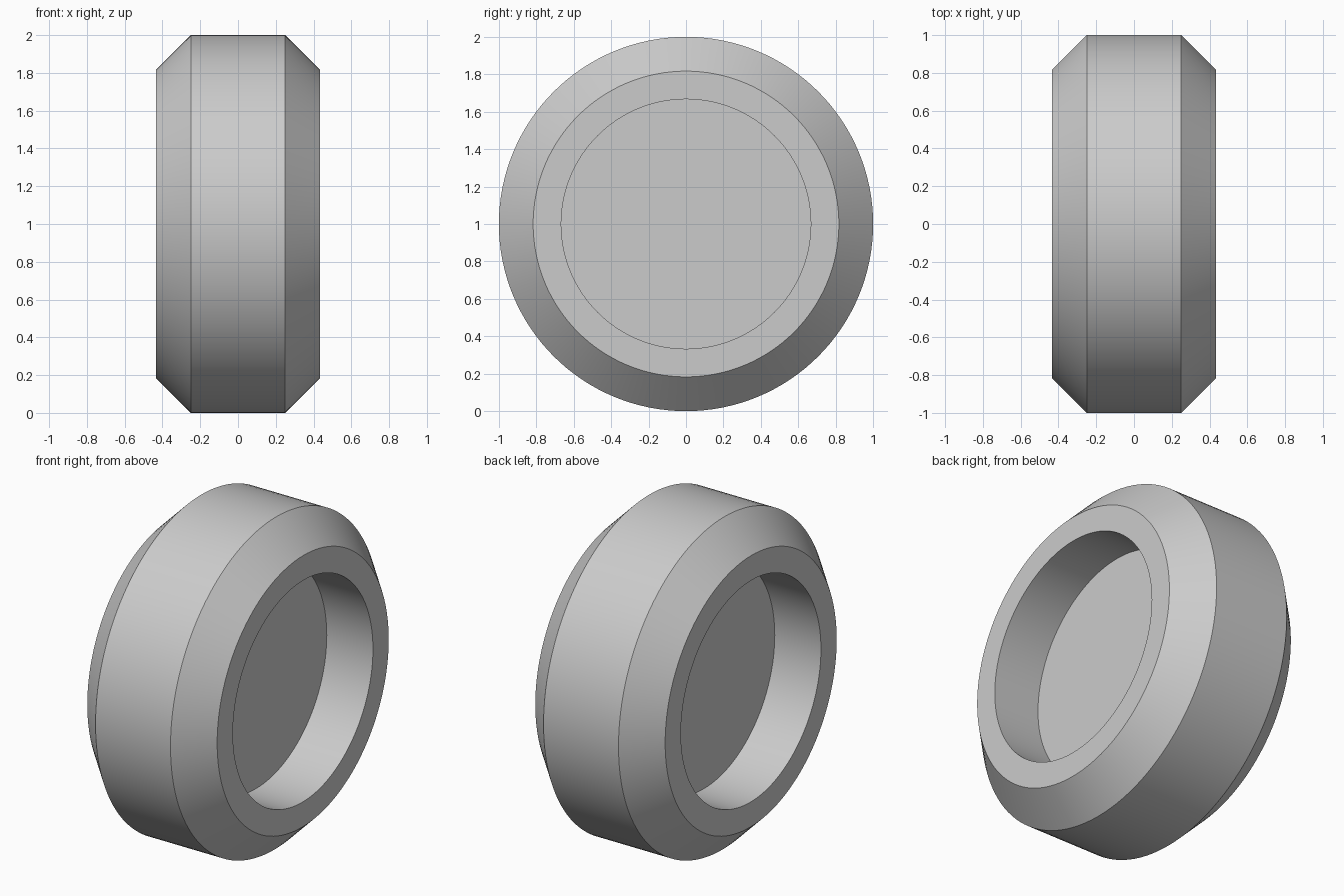
import bpy
import bmesh
import math
from mathutils import Vector

cube = bpy.data.objects.get("Cube")
if cube:
    bpy.data.objects.remove(cube, do_unlink=True)

SEGMENTS = 128

# Plain grey for the whole wheel
grey = bpy.data.materials.new("light_grey")
grey.use_nodes = True
grey.diffuse_color = (0.6, 0.6, 0.6, 1)
grey.node_tree.nodes["Principled BSDF"].inputs["Base Color"].default_value = (0.6, 0.6, 0.6, 1)

# Half profile as (x, radius): hub floor, recess wall, rim, chamfer, tread
half = [(0.125, 0), (0.125, 0.667), (0.433, 0.667), (0.433, 0.817), (0.25, 1)]
profile = half + [(-x, r) for x, r in reversed(half)]

# Lathe the profile around the x axis
bm = bmesh.new()
verts = [bm.verts.new((x, 0, r)) for x, r in profile]
edges = [bm.edges.new(pair) for pair in zip(verts, verts[1:])]
bmesh.ops.spin(bm, geom=verts + edges, cent=Vector(), axis=(1, 0, 0),
               angle=math.tau, steps=SEGMENTS)
bmesh.ops.remove_doubles(bm, verts=bm.verts, dist=0.0001)
bmesh.ops.recalc_face_normals(bm, faces=bm.faces)

mesh = bpy.data.meshes.new("wheel")
bm.to_mesh(mesh)
bm.free()
mesh.materials.append(grey)

wheel = bpy.data.objects.new("wheel", mesh)
wheel.location.z = 1
bpy.context.collection.objects.link(wheel)

# Smooth round surfaces with crisp profile edges
bpy.ops.object.select_all(action="DESELECT")
wheel.select_set(True)
bpy.context.view_layer.objects.active = wheel
bpy.ops.object.shade_smooth_by_angle(angle=math.radians(30))
